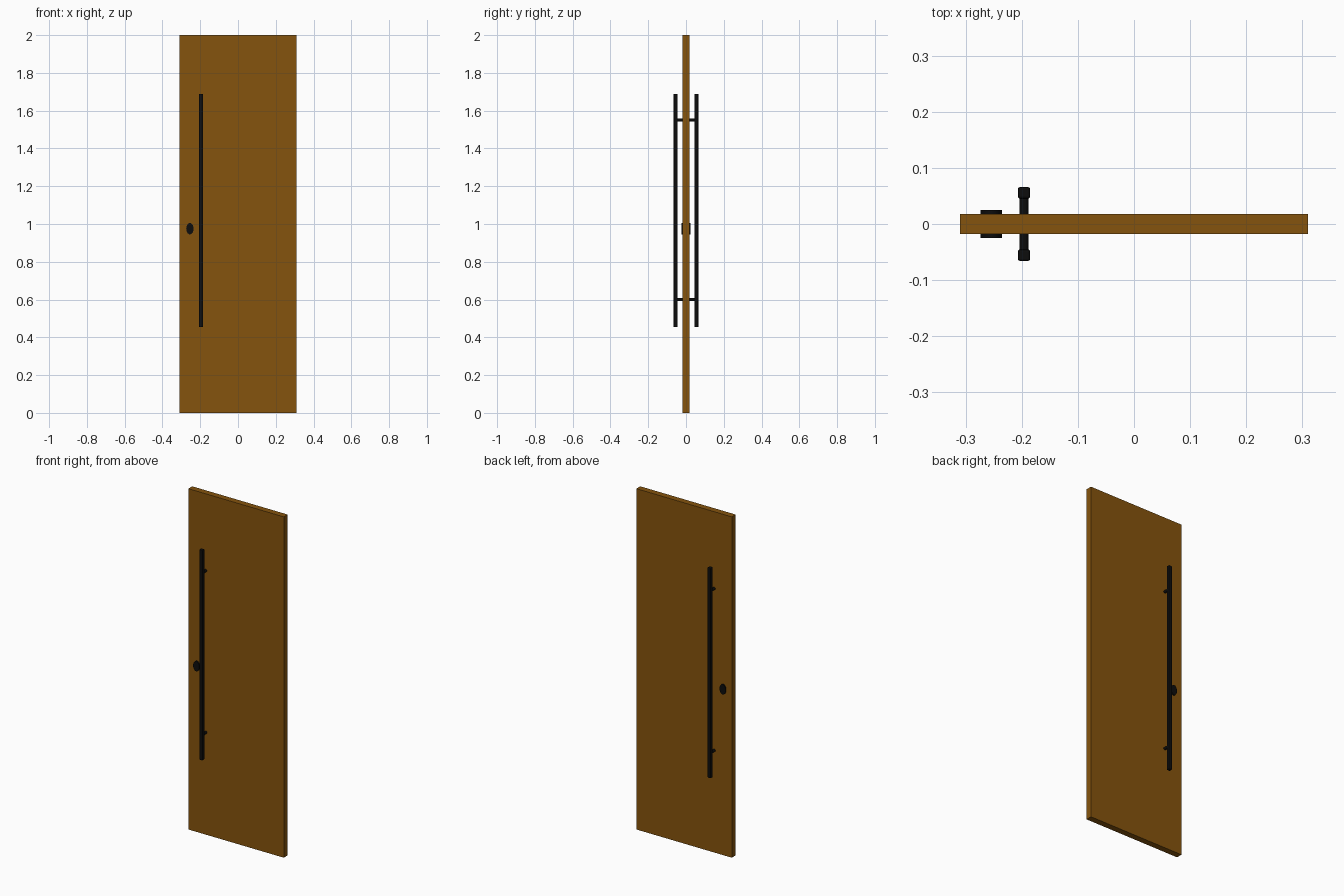
import bpy, math
from mathutils import Vector

if "Cube" in bpy.data.objects:
    bpy.data.objects.remove(bpy.data.objects["Cube"])


def material(name, rgb):
    m = bpy.data.materials.new(name)
    m.diffuse_color = (*rgb, 1)
    m.use_nodes = True
    m.node_tree.nodes["Principled BSDF"].inputs["Base Color"].default_value = m.diffuse_color
    return m


wood = material("brown wood", (0.235, 0.088, 0.004))
black = material("black metal", (0.004, 0.004, 0.004))


def finish(name, mat, scale, bevel=0, segments=2):
    o = bpy.context.object
    o.name = name
    o.scale = scale
    bpy.ops.object.transform_apply(location=False, rotation=True, scale=True)
    o.data.materials.append(mat)
    if bevel:
        b = o.modifiers.new("bevel", 'BEVEL')
        b.width = bevel
        b.segments = segments
    return o


def box(name, loc, size, mat, bevel=0):
    bpy.ops.mesh.primitive_cube_add(size=1, location=loc)
    return finish(name, mat, size, bevel)


def rod_y(name, loc, rx, rz, depth, sides):
    # cylinder lying along y, with elliptical section
    bpy.ops.mesh.primitive_cylinder_add(vertices=sides, radius=1, depth=1, location=loc,
                                        rotation=(math.pi / 2, 0, 0))
    o = finish(name, black, (rx, rz, depth))
    bpy.ops.object.shade_smooth_by_angle()
    return o


# door panel
box("door_panel", (0, 0, 1), (0.62, 0.036, 2), wood)

# pull bars and standoffs on both faces
HX = -0.196
for side, s in (("front", -1), ("back", 1)):
    box(side + "_pull_bar", (HX, s * 0.0555, 1.072), (0.022, 0.021, 1.235), black, 0.004)
    for label, z in (("lower", 0.6), ("upper", 1.55)):
        rod_y(f"{side}_{label}_standoff", (HX, s * 0.032, z), 0.008, 0.008, 0.034, 16)
    # oval lock plate
    rod_y(side + "_lock_plate", (-0.2545, s * 0.021, 0.975), 0.0195, 0.03, 0.008, 32)
